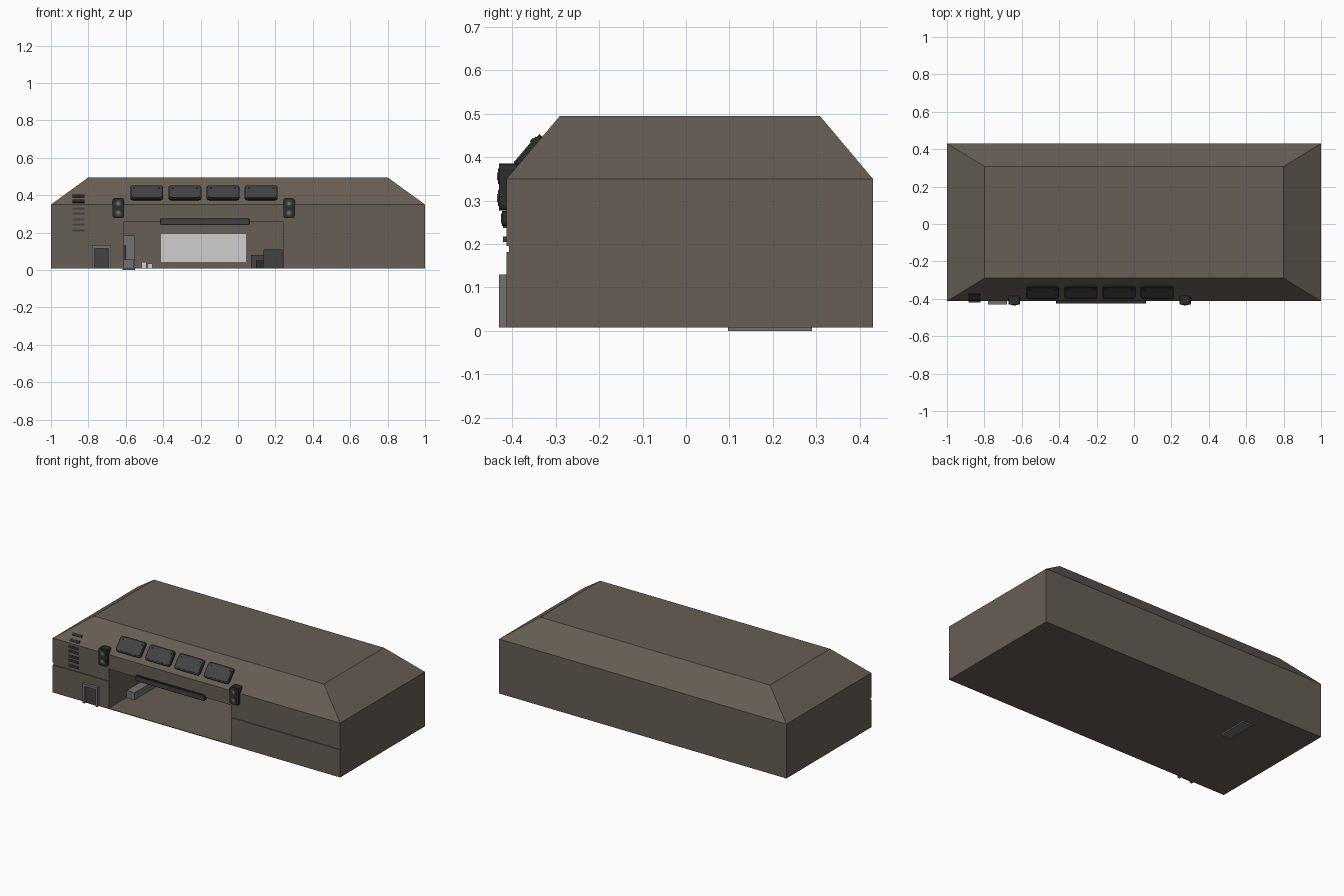
import bpy, bmesh, math
from mathutils import Matrix, Vector

old = bpy.data.objects.get("Cube")
if old:
    bpy.data.objects.remove(old, do_unlink=True)


def material(name, r, g, b):
    m = bpy.data.materials.new(name)
    m.use_nodes = True
    m.diffuse_color = (r, g, b, 1)
    m.node_tree.nodes["Principled BSDF"].inputs["Base Color"].default_value = (r, g, b, 1)
    return m


BROWN = material("brown concrete", .136, .112, .09)
BLACK = material("black metal", .025, .025, .027)
DARK = material("dark grey", .055, .055, .057)
GREY = material("mid grey", .17, .17, .17)
WHITE = material("pale grey", .62, .62, .62)


def finish(name, bm, mat, matrix=None):
    if matrix:
        bm.transform(matrix)
    mesh = bpy.data.meshes.new(name)
    bm.to_mesh(mesh)
    bm.free()
    mesh.materials.append(mat)
    obj = bpy.data.objects.new(name, mesh)
    bpy.context.collection.objects.link(obj)
    return obj


def box(name, xs, ys, zs, mat, matrix=None, round_axis=None, radius=.01):
    """Box from ranges; edges along round_axis may be rounded."""
    bm = bmesh.new()
    bmesh.ops.create_cube(bm, size=1)
    ranges = (xs, ys, zs)
    for v in bm.verts:
        v.co = Vector([(a + b) / 2 + c * (b - a) for c, (a, b) in zip(v.co, ranges)])
    if round_axis is not None:
        edges = [e for e in bm.edges
                 if abs((e.verts[0].co - e.verts[1].co).normalized()[round_axis]) > .9]
        bmesh.ops.bevel(bm, geom=edges, offset=radius, segments=2, profile=.5, affect='EDGES')
    return finish(name, bm, mat, matrix)


def disc(name, radius, depth, mat, matrix):
    bm = bmesh.new()
    bmesh.ops.create_cone(bm, cap_ends=True, segments=16, radius1=radius,
                          radius2=radius, depth=depth)
    return finish(name, bm, mat, matrix)


def carve(target, cutter):
    mod = target.modifiers.new("cut", 'BOOLEAN')
    mod.operation = 'DIFFERENCE'
    mod.solver = 'EXACT'
    mod.object = cutter
    bpy.context.view_layer.objects.active = target
    bpy.ops.object.modifier_apply(modifier=mod.name)
    bpy.data.objects.remove(cutter, do_unlink=True)


# Main block with sloped roof edges
FRONT, BACK, BASE, EAVE, ROOF = -.413, .43, .008, .35, .495
bm = bmesh.new()
rings = []
for x, y0, y1, z in ((1, FRONT, BACK, BASE), (1, FRONT, BACK, EAVE), (.8, -.29, .308, ROOF)):
    rings.append([bm.verts.new(p) for p in ((-x, y0, z), (x, y0, z), (x, y1, z), (-x, y1, z))])
bm.faces.new(rings[0][::-1])
bm.faces.new(rings[2])
for low, high in zip(rings, rings[1:]):
    for i in range(4):
        j = (i + 1) % 4
        bm.faces.new((low[i], low[j], high[j], high[i]))
building = finish("building_shell", bm, BROWN)

# Open bay and the horizontal seam along the front
BAY_BACK = .3
carve(building, box("bay_cutter", (-.61, .24), (-.6, BAY_BACK), (.012, .26), BROWN))
carve(building, box("seam_cutter", (-1.1, 1.1), (-.6, FRONT + .006), (.181, .195), BROWN))

# Frame lying on the front roof slope
ANGLE = math.atan2(ROOF - EAVE, -.29 - FRONT)
SLOPE = Matrix.Translation((0, FRONT, EAVE)) @ Matrix.Rotation(ANGLE, 4, 'X')

# Four sloped windows with frames and bolts
for i in range(4):
    c = -.488 + i * .204
    box(f"window_frame_{i}", (c - .088, c + .088), (.03, .127), (-.01, .009),
        BLACK, SLOPE, 2, .014)
    box(f"window_pane_{i}", (c - .08, c + .08), (.039, .118), (0, .012),
        DARK, SLOPE, 2, .012)
    for s in (-1, 1):
        disc(f"window_bolt_{i}_{s}", .005, .006, BLACK,
             SLOPE @ Matrix.Translation((c + s * .066, .106, .012)))

# Vent slats, upper two follow the slope
for i, z in enumerate((.211, .243, .27, .302, .329)):
    box(f"vent_slat_{i}", (-.885, -.82), (FRONT - .008, FRONT + .01), (z - .006, z + .006), DARK)
for i, d in enumerate((.02, .056)):
    box(f"vent_slat_upper_{i}", (-.885, -.82), (d - .008, d + .008), (-.01, .007), BLACK, SLOPE)

# Twin floodlights either side of the bay
TURN = Matrix.Rotation(math.pi / 2, 4, 'X')
for side, c in (("right", -.64), ("left", .273)):
    box(f"floodlight_{side}", (c - .031, c + .031), (-.43, -.385), (.277, .385),
        BLACK, None, 1, .012)
    for i, z in enumerate((.306, .356)):
        disc(f"lamp_{side}_{i}", .018, .006, DARK, Matrix.Translation((c, -.43, z)) @ TURN)
        disc(f"lamp_centre_{side}_{i}", .009, .004, GREY,
             Matrix.Translation((c, -.4325, z)) @ TURN)

# Bar over the bay opening
box("bay_bar", (-.418, .064), (-.424, -.4), (.241, .276), BLACK, None, 1, .008)
box("bay_bar_face", (-.408, .054), (-.426, -.42), (.247, .27), DARK)

# Side door with surround
for s, x in (("right", -.78), ("left", -.692)):
    box(f"door_post_{s}", (x, x + .014), (-.43, -.405), (BASE, .13), GREY)
box("door_lintel", (-.78, -.678), (-.43, -.405), (.114, .13), GREY)
box("door_panel", (-.766, -.692), (-.418, -.405), (BASE, .114), DARK)

# Bay contents: bench, locker, crates, canisters and light panel
box("bench", (-.61, -.555), (-.235, .1), (.01, .056), GREY)
box("locker", (-.618, -.55), (.097, .29), (0, .185), GREY)
box("locker_side", (-.61, -.6), (-.02, .097), (.056, .13), DARK)
box("large_crate", (.137, .239), (.06, .2), (.01, .11), DARK)
box("medium_crate", (.07, .136), (.08, .18), (.01, .08), DARK)
box("small_crate", (.096, .136), (.02, .075), (.01, .05), BLACK)
for i, x in enumerate((-.515, -.483)):
    box(f"canister_{i}", (x, x + .025), (.18, .22), (.01, .042 - i * .006), WHITE)
box("light_panel", (-.412, .043), (BAY_BACK - .008, BAY_BACK + .002), (.042, .192), WHITE)
